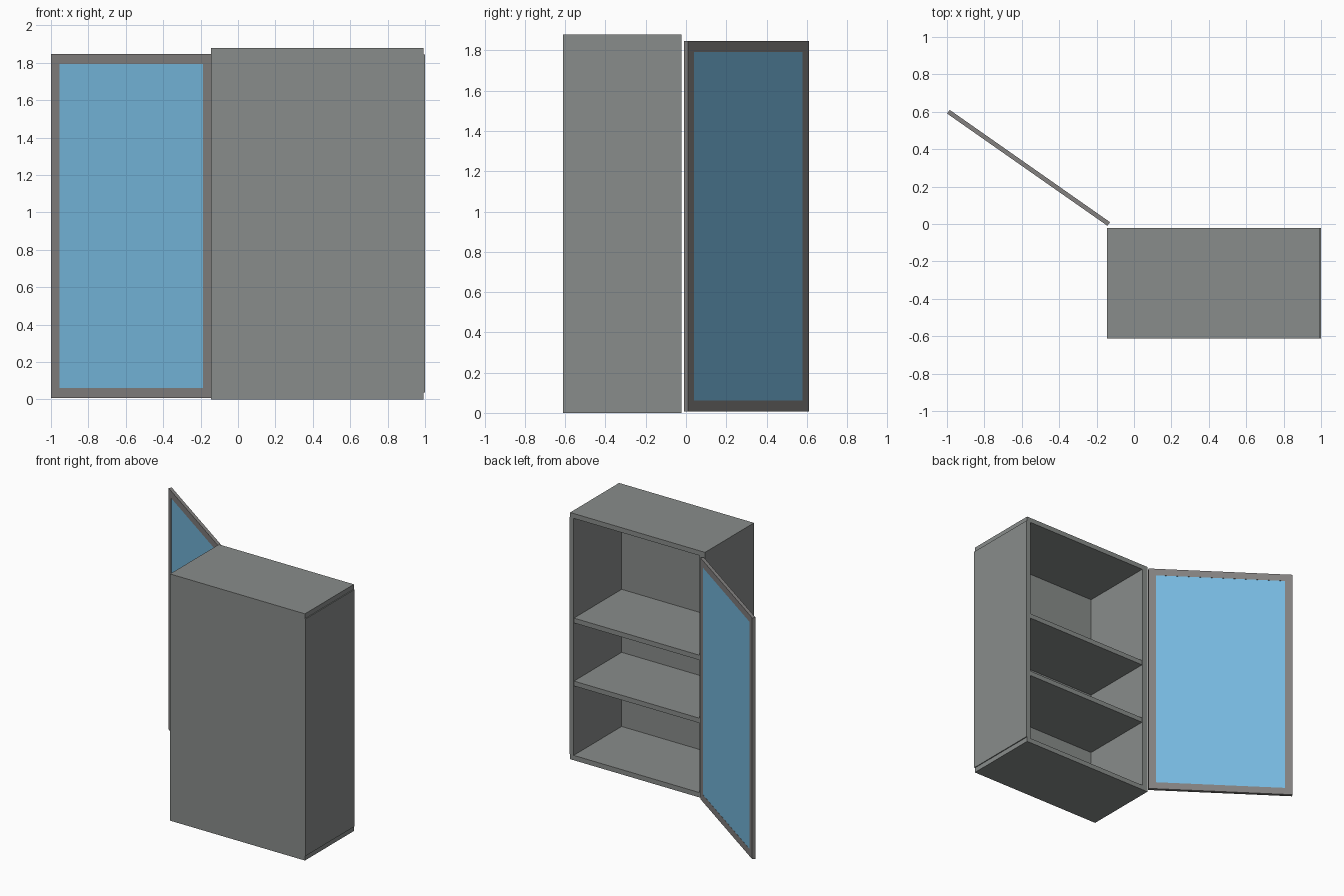
import bpy
from math import radians
from mathutils import Matrix, Vector

if "Cube" in bpy.data.objects:
    bpy.data.objects.remove(bpy.data.objects["Cube"])


def material(name, rgb):
    m = bpy.data.materials.new(name)
    m.diffuse_color = (*rgb, 1)
    m.use_nodes = True
    m.node_tree.nodes["Principled BSDF"].inputs["Base Color"].default_value = m.diffuse_color
    return m


glass = material("blue_glass", (0.185, 0.49, 0.745))
body = material("cabinet_grey", (0.25, 0.265, 0.257))
frame = material("door_frame_grey", (0.23, 0.222, 0.217))


def box(name, lo, hi, mat, matrix=Matrix.Identity(4)):
    """Box between two corners, optionally placed by a matrix."""
    bpy.ops.mesh.primitive_cube_add(size=1)
    o = bpy.context.object
    o.name = name
    lo, hi = Vector(lo), Vector(hi)
    size = Matrix.Diagonal((*(hi - lo), 1))
    o.data.transform(matrix @ Matrix.Translation((lo + hi) / 2) @ size)
    o.data.materials.append(mat)


# Cabinet carcass, open towards +y; the far side stands slightly proud
X0, X1, Y0, Y1, H = -0.145, 0.992, -0.611, -0.022, 1.88
T, BACK, PROUD = 0.037, 0.012, 0.007
yb = Y0 + BACK
box("back_panel", (X0, Y0, 0), (X1, yb, H), body)
box("bottom_panel", (X0, yb, 0), (X1, Y1, T), body)
box("top_panel", (X0, yb, H - T), (X1, Y1, H), body)
box("hinge_side_panel", (X0, yb, T), (X0 + 0.048, Y1, H - T), body)
box("far_side_panel", (X1 - T + PROUD, Y0, T), (X1 + PROUD, Y1, H - T), body)

# Shelves
for i, z in enumerate((0.565, 1.045)):
    box(f"shelf_{i + 1}", (X0 + 0.048, yb, z), (X1 - T + PROUD, Y1 - 0.003, z + T), body)

# Open door: local x runs from the hinge to the free edge
L, Z0, Z1, W, D = 1.047, 0.008, 1.847, 0.054, 0.012
door = Matrix.Translation((-0.135, 0, 0)) @ Matrix.Rotation(radians(145), 4, 'Z')
box("door_hinge_stile", (0, -D, Z0), (W, D, Z1), frame, door)
box("door_outer_stile", (L - W, -D, Z0), (L, D, Z1), frame, door)
box("door_bottom_rail", (W, -D, Z0), (L - W, D, Z0 + W), frame, door)
box("door_top_rail", (W, -D, Z1 - W), (L - W, D, Z1), frame, door)
box("door_glass", (W, -D + 0.001, Z0 + W), (L - W, D - 0.001, Z1 - W), glass, door)
